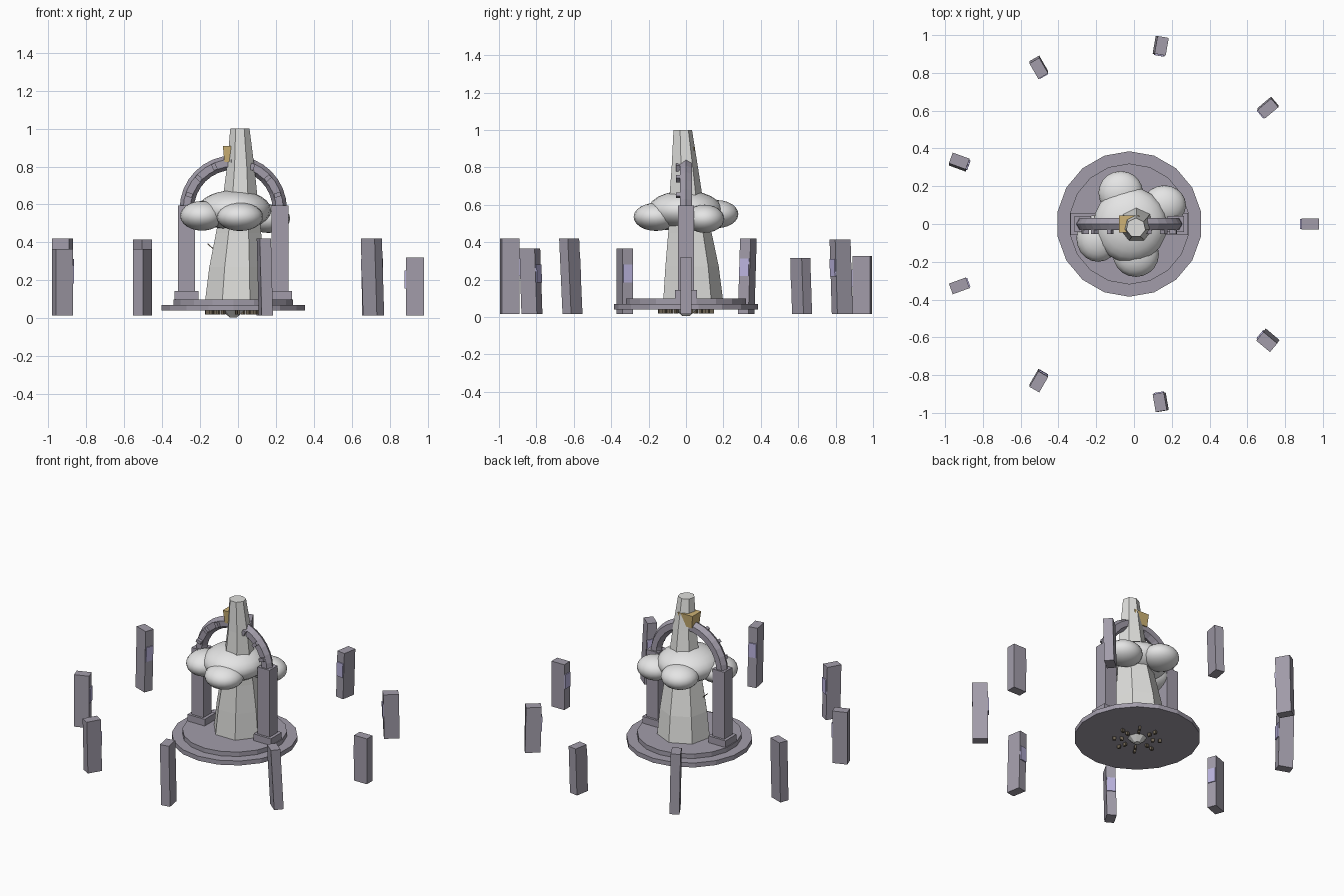
import bpy, bmesh
from math import sin, cos, pi, radians
from mathutils import Vector, Matrix

if "Cube" in bpy.data.objects:
    bpy.data.objects.remove(bpy.data.objects["Cube"])

CX = -0.025  # axis of the shrine


def material(name, rgb):
    m = bpy.data.materials.new(name)
    m.use_nodes = True
    m.diffuse_color = (*rgb, 1)
    m.node_tree.nodes["Principled BSDF"].inputs["Base Color"].default_value = (*rgb, 1)
    return m


STONE = material("violet grey stone", (0.36, 0.335, 0.40))
BARK = material("pale bark", (0.74, 0.74, 0.72))
LEAF = material("pale foliage", (0.78, 0.78, 0.78))
GOLD = material("gold", (0.62, 0.45, 0.18))
RUNE = material("lavender rune", (0.50, 0.46, 0.74))
ROOT = material("dark root", (0.16, 0.13, 0.09))


def finish(bm, name, mat):
    bmesh.ops.recalc_face_normals(bm, faces=bm.faces)
    me = bpy.data.meshes.new(name)
    bm.to_mesh(me)
    bm.free()
    me.materials.append(mat)
    ob = bpy.data.objects.new(name, me)
    bpy.context.collection.objects.link(ob)
    return ob


def box(name, mat, size, center, turn=Matrix(), taper=1.0):
    """Box of a given size; taper narrows its underside."""
    bm = bmesh.new()
    bmesh.ops.create_cube(bm, size=1)
    for v in bm.verts:
        k = taper if v.co.z < 0 else 1
        v.co = Vector((v.co.x * size[0] * k, v.co.y * size[1] * k, v.co.z * size[2]))
    bm.transform(Matrix.Translation(center) @ turn)
    return finish(bm, name, mat)


def tube(name, mat, rings, sides, start=pi / 2):
    """Skin a stack of (x, y, z, radius) polygons."""
    bm = bmesh.new()
    loops = []
    for x, y, z, r in rings:
        angles = [start + 2 * pi * i / sides for i in range(sides)]
        loops.append([bm.verts.new((x + r * cos(a), y + r * sin(a), z)) for a in angles])
    for a, b in zip(loops, loops[1:]):
        for i in range(sides):
            j = (i + 1) % sides
            bm.faces.new((a[i], a[j], b[j], b[i]))
    bm.faces.new(loops[0])
    bm.faces.new(loops[-1])
    return finish(bm, name, mat)


# Round stepped platform
tube("lower_step", STONE, [(CX, 0, 0.04, 0.385), (CX, 0, 0.07, 0.385)], 18)
tube("upper_step", STONE, [(CX, 0, 0.07, 0.32), (CX, 0, 0.10, 0.32)], 18)

# Pillars and their plinths
for side, label in ((1, "left"), (-1, "right")):
    x = CX + side * 0.246
    box(label + "_pillar", STONE, (0.088, 0.086, 0.495), (x, 0, 0.3475))
    box(label + "_plinth", STONE, (0.128, 0.116, 0.045), (x, 0, 0.1225))

# Arch: half ring with a hexagonal section
ARCH_Z, ARCH_R = 0.575, 0.245
bm = bmesh.new()
loops = []
for i in range(17):
    a = pi * i / 16
    loop = []
    for k in range(6):
        t = k * pi / 3
        r = ARCH_R + 0.038 * cos(t)
        loop.append(bm.verts.new((CX + r * cos(a), 0.038 * sin(t), ARCH_Z + r * sin(a))))
    loops.append(loop)
for a, b in zip(loops, loops[1:]):
    for k in range(6):
        bm.faces.new((a[k], a[k - 1], b[k - 1], b[k]))
bm.faces.new(loops[0])
bm.faces.new(loops[-1])
finish(bm, "arch", STONE)

# Small studs along the front of the arch
for i in range(7):
    a = radians(18 + 24 * i)
    box("arch_stud", STONE, (0.022, 0.022, 0.035),
        (CX + ARCH_R * cos(a), -0.042, ARCH_Z + ARCH_R * sin(a)),
        Matrix.Rotation(pi / 2 - a, 4, "Y"))

box("keystone", GOLD, (0.11, 0.092, 0.085), (CX, 0, 0.867), taper=0.85)

# Leaning tapered trunk
tube("trunk", BARK, [(-0.01, 0.03, 0.09, 0.168), (-0.005, 0.025, 0.27, 0.15),
                     (0.003, 0.015, 0.45, 0.122), (0.012, -0.005, 0.65, 0.092),
                     (0.014, -0.01, 0.8, 0.074), (0.01, -0.02, 1.0, 0.052)], 7)

# Foliage ring
for name, center, size in (
        ("foliage_core", (-0.02, -0.005, 0.57), (0.195, 0.2, 0.105)),
        ("foliage_front", (0.01, -0.16, 0.535), (0.122, 0.12, 0.075)),
        ("foliage_right", (-0.19, -0.075, 0.54), (0.115, 0.125, 0.078)),
        ("foliage_back", (-0.07, 0.165, 0.55), (0.118, 0.115, 0.075)),
        ("foliage_left", (0.16, 0.1, 0.525), (0.115, 0.105, 0.075))):
    bm = bmesh.new()
    bmesh.ops.create_uvsphere(bm, u_segments=20, v_segments=12, radius=1)
    for f in bm.faces:
        f.smooth = True
    bm.transform(Matrix.Translation(center) @ Matrix.Diagonal((*size, 1)))
    finish(bm, name, LEAF)

# Root core and root tips under the platform
tube("root_core", BARK, [(CX, 0, 0.005, 0.02), (CX, 0, 0.042, 0.06)], 8)
for i in range(8):
    a = i * pi / 4 + 0.2
    for r in (0.095, 0.14):
        box("root_tip", ROOT, (0.02, 0.014, 0.022),
            (CX + r * cos(a), r * sin(a), 0.03), Matrix.Rotation(a, 4, "Z"))

# Twig on the trunk
box("twig", ROOT, (0.055, 0.005, 0.005), (-0.14, 0, 0.375), Matrix.Rotation(radians(42), 4, "Y"))

# Ring of standing stones with a rune plate facing inward
HEIGHTS = (0.305, 0.3, 0.31, 0.4, 0.405, 0.35, 0.35, 0.405, 0.405)
LEANS = ((0, 0), (0, -0.01), (0.01, 0), (0, -0.012), (0, 0.012),
         (0, 0), (0, -0.012), (-0.01, 0), (-0.012, -0.018))
for i, (h, lean) in enumerate(zip(HEIGHTS, LEANS)):
    a = radians(40 * i)
    shear = Matrix.Identity(4)
    shear[0][2], shear[1][2] = lean[0] / h, lean[1] / h
    turn = shear @ Matrix.Rotation(a, 4, "Z")
    base = Vector((CX + 0.958 * cos(a), 0.958 * sin(a), 0.015 + h / 2))
    box("standing_stone", STONE, (0.095, 0.06, h), base, turn)
    offset = turn @ Vector((-0.0495, 0, h * 0.12))
    box("rune_plate", RUNE, (0.009, 0.052, 0.095), base + offset, turn)
